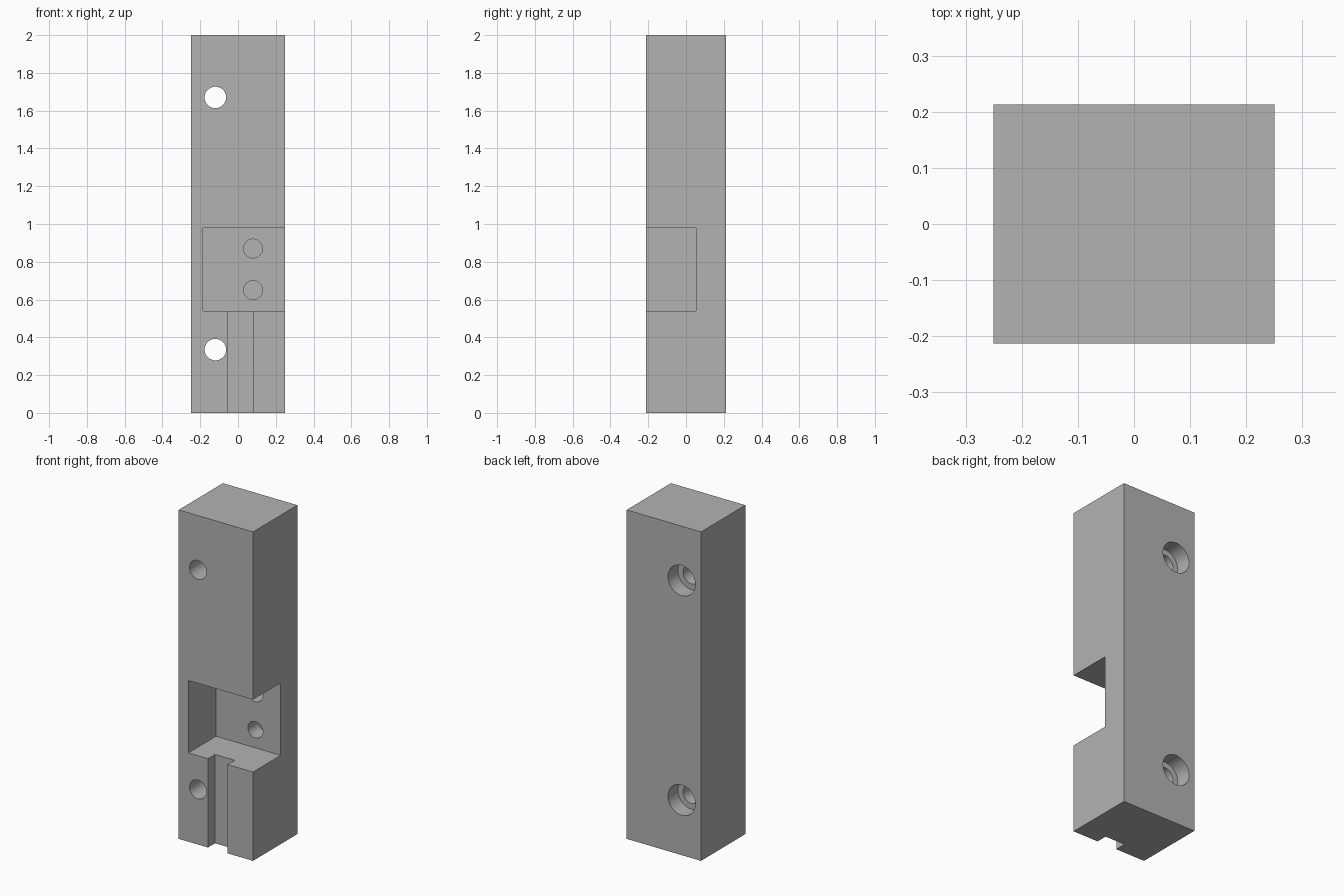
import bpy
from mathutils import Matrix, Vector
from math import pi

cube = bpy.data.objects.get("Cube")
if cube:
    bpy.data.objects.remove(cube, do_unlink=True)

WIDTH, DEPTH, HEIGHT = 0.5, 0.426, 2.0
FRONT, BACK = -DEPTH / 2, DEPTH / 2
OVER = 0.05  # cutter overshoot beyond open faces

grey = bpy.data.materials.new("plain grey")
grey.use_nodes = True
colour = (0.45, 0.45, 0.45, 1)
grey.diffuse_color = colour
grey.node_tree.nodes["Principled BSDF"].inputs["Base Color"].default_value = colour


def box(name, low, high):
    low, high = Vector(low), Vector(high)
    bpy.ops.mesh.primitive_cube_add(size=1)
    obj = bpy.context.object
    obj.name = name
    obj.data.transform(Matrix.Translation((low + high) / 2) @ Matrix.Diagonal((*(high - low), 1)))
    obj.data.materials.append(grey)
    return obj


def bore(name, x, z, radius, y0, y1):
    bpy.ops.mesh.primitive_cylinder_add(vertices=48, radius=radius, depth=y1 - y0)
    obj = bpy.context.object
    obj.name = name
    obj.data.transform(Matrix.Translation((x, (y0 + y1) / 2, z)) @ Matrix.Rotation(pi / 2, 4, 'X'))
    obj.data.materials.append(grey)
    return obj


def cut(target, cutter):
    bpy.context.view_layer.objects.active = target
    mod = target.modifiers.new(cutter.name, 'BOOLEAN')
    mod.operation = 'DIFFERENCE'
    mod.solver = 'EXACT'
    mod.object = cutter
    bpy.ops.object.modifier_apply(modifier=mod.name)
    bpy.data.objects.remove(cutter, do_unlink=True)


block = box("mounting_block", (-WIDTH / 2, FRONT, 0), (WIDTH / 2, BACK, HEIGHT))

# Pocket open to the front and left side
POCKET_FLOOR = 0.053
cut(block, box("pocket", (-0.185, FRONT - OVER, 0.54), (WIDTH / 2 + OVER, POCKET_FLOOR, 0.98)))

# Shallow channel from the pocket down to the base
cut(block, box("channel", (-0.053, FRONT - OVER, -OVER), (0.08, FRONT + 0.068, 0.6)))

# Through holes, counterbored from the back
for z in (0.335, 1.67):
    cut(block, bore("screw_hole", -0.12, z, 0.057, FRONT - OVER, BACK + OVER))
    cut(block, bore("counterbore", -0.12, z, 0.092, BACK - 0.095, BACK + OVER))

# Blind holes in the pocket floor
for z in (0.65, 0.87):
    cut(block, bore("blind_hole", 0.08, z, 0.05, POCKET_FLOOR - OVER, POCKET_FLOOR + 0.1))

bpy.ops.object.select_all(action='DESELECT')
block.select_set(True)
bpy.context.view_layer.objects.active = block
bpy.ops.object.shade_smooth_by_angle(angle=pi / 6)
